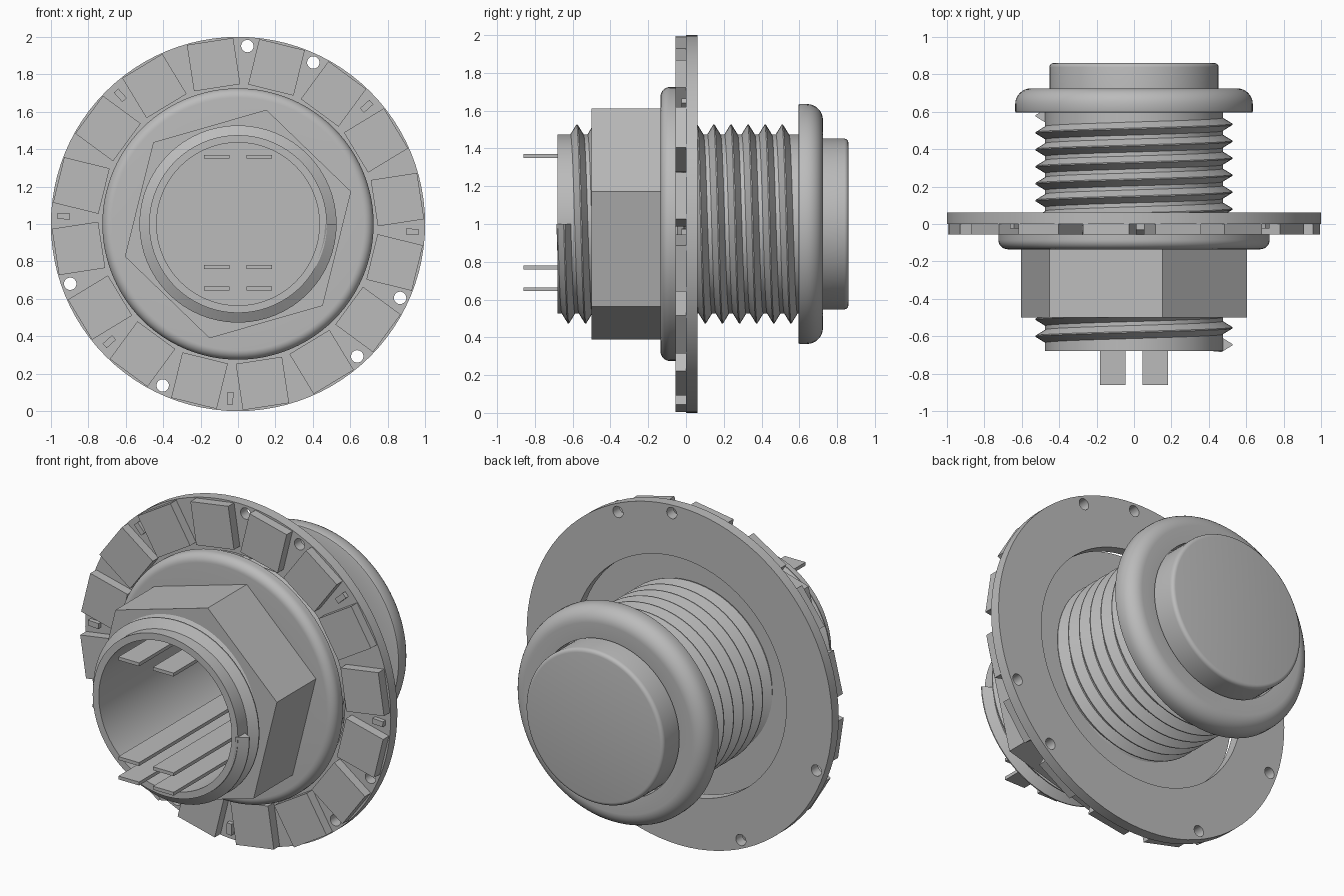
import bpy, bmesh
from math import cos, sin, pi, radians
from mathutils import Matrix, Vector

cube = bpy.data.objects.get("Cube")
if cube:
    bpy.data.objects.remove(cube, do_unlink=True)

grey = bpy.data.materials.new("plain grey")
grey.use_nodes = True
colour = (0.5, 0.5, 0.5, 1)
grey.diffuse_color = colour
grey.node_tree.nodes["Principled BSDF"].inputs["Base Color"].default_value = colour

SIDES = 96
AXIS = Vector((0, 0, 1))  # the main axis runs along y through this point


def finish(name, bm):
    """Turn a bmesh into a named, shaded object."""
    bmesh.ops.remove_doubles(bm, verts=bm.verts, dist=1e-5)
    bmesh.ops.recalc_face_normals(bm, faces=bm.faces)
    mesh = bpy.data.meshes.new(name)
    bm.to_mesh(mesh)
    bm.free()
    mesh.materials.append(grey)
    obj = bpy.data.objects.new(name, mesh)
    bpy.context.collection.objects.link(obj)
    smooth(obj)
    return obj


def activate(obj):
    bpy.ops.object.select_all(action='DESELECT')
    obj.select_set(True)
    bpy.context.view_layer.objects.active = obj


def smooth(obj):
    activate(obj)
    bpy.ops.object.shade_smooth_by_angle(angle=radians(30))


def on_axis(r, angle, y):
    return AXIS + Vector((r * cos(angle), y, r * sin(angle)))


def lathe(name, profile, sides=SIDES, start=0):
    """Revolve a closed (radius, y) profile around the main axis."""
    bm = bmesh.new()
    rings = [[bm.verts.new(on_axis(r, start + 2 * pi * i / sides, y)) for r, y in profile]
             for i in range(sides)]
    n = len(profile)
    for i in range(sides):
        a, b = rings[i], rings[(i + 1) % sides]
        for j in range(n):
            k = (j + 1) % n
            if profile[j][0] > 0 or profile[k][0] > 0:
                bm.faces.new((a[j], a[k], b[k], b[j]))
    bmesh.ops.dissolve_degenerate(bm, dist=1e-6, edges=bm.edges)
    return finish(name, bm)


def fillet(r, y, size, facing, steps=8):
    """Rounded outer corner from the face at y to the rim at r."""
    return [(r - size + size * sin(t), y - facing * size * (1 - cos(t)))
            for t in (pi / 2 * i / steps for i in range(steps + 1))]


def cut(obj, name, spots, radius):
    """Bore holes along y at (distance, angle) spots."""
    bm = bmesh.new()
    for r, a in spots:
        place = Matrix.Translation(on_axis(r, a, 0)) @ Matrix.Rotation(pi / 2, 4, 'X')
        bmesh.ops.create_cone(bm, cap_ends=True, segments=48, radius1=radius,
                              radius2=radius, depth=3, matrix=place)
    cutter = finish(name, bm)
    cutter.hide_render = True
    mod = obj.modifiers.new("bore", 'BOOLEAN')
    mod.operation, mod.solver, mod.object = 'DIFFERENCE', 'EXACT', cutter
    activate(obj)
    bpy.ops.object.modifier_apply(modifier=mod.name)
    bpy.data.objects.remove(cutter, do_unlink=True)
    smooth(obj)


def blocks(name, size, r, y, angles):
    """Boxes set radially around the axis."""
    bm = bmesh.new()
    for a in angles:
        m = (Matrix.Translation(on_axis(r, a, y)) @ Matrix.Rotation(-a, 4, 'Y')
             @ Matrix.Diagonal((*size, 1)))
        bmesh.ops.create_cube(bm, size=1, matrix=m)
    return finish(name, bm)


# Hollow barrel, closed at the back
lathe("barrel", [(0.435, -0.68), (0.475, -0.68), (0.475, 0.62),
                 (0, 0.62), (0, 0.5), (0.435, 0.5)])

# Helical thread
bm = bmesh.new()
pitch, turns, per_turn = 0.0906, 13.5, 64
previous = None
for i in range(int(turns * per_turn) + 1):
    angle, y = -2 * pi * i / per_turn, -0.645 + pitch * i / per_turn
    section = [bm.verts.new(on_axis(r, angle, y + dy))
               for r, dy in ((0.465, -0.041), (0.527, -0.003), (0.527, 0.003), (0.465, 0.041))]
    if previous:
        for j in range(4):
            k = (j + 1) % 4
            bm.faces.new((previous[j], previous[k], section[k], section[j]))
    else:
        bm.faces.new(section)
    previous = section
bm.faces.new(previous[::-1])
finish("thread", bm)

# Rounded head and push button
lathe("head", [(0.46, 0.72), *fillet(0.635, 0.725, 0.085, 1),
               *fillet(0.635, 0.595, 0.008, -1, 2)[::-1], (0.46, 0.595)])
lathe("button", [(0, 0.6), (0.452, 0.6), *fillet(0.452, 0.86, 0.022, 1, 4)[::-1], (0, 0.86)])

# Hexagonal nut with a rounded flange
nut = lathe("hex_nut", [(0, -0.5), (0.629, -0.5), (0.629, -0.12), (0, -0.12)], 6, radians(16))
cut(nut, "nut_bore", [(0, 0)], 0.455)
lathe("nut_flange", [(0.455, -0.135), *fillet(0.725, -0.135, 0.05, -1),
                     (0.725, -0.055), (0.455, -0.055)])

# Circuit ring with mounting holes
ring = lathe("circuit_ring", [(0.7, 0), (1, 0), (1, 0.062), (0.7, 0.062)])
cut(ring, "mounting_holes", [(0.952, radians(a)) for a in (87, 65, -24.5, -48, 245, 199.6)], 0.033)

# Lamps and small components on the ring
step = radians(22.5)
first = radians(76.2)
blocks("lamps", (0.25, 0.056, 0.25), 0.862, -0.027, [first + i * step for i in range(16)])
blocks("chips", (0.068, 0.026, 0.032), 0.932, -0.012,
       [first + (i + 0.5) * step for i in (-4, -2, 2, 4, 6, 8)])

# Contact pins
bm = bmesh.new()
for x in (-0.113, 0.113):
    for z in (1.36, 0.77, 0.655):
        bmesh.ops.create_cube(bm, size=1, matrix=Matrix.Translation((x, -0.175, z))
                              @ Matrix.Diagonal((0.135, 1.37, 0.02, 1)))
finish("contact_pins", bm)
